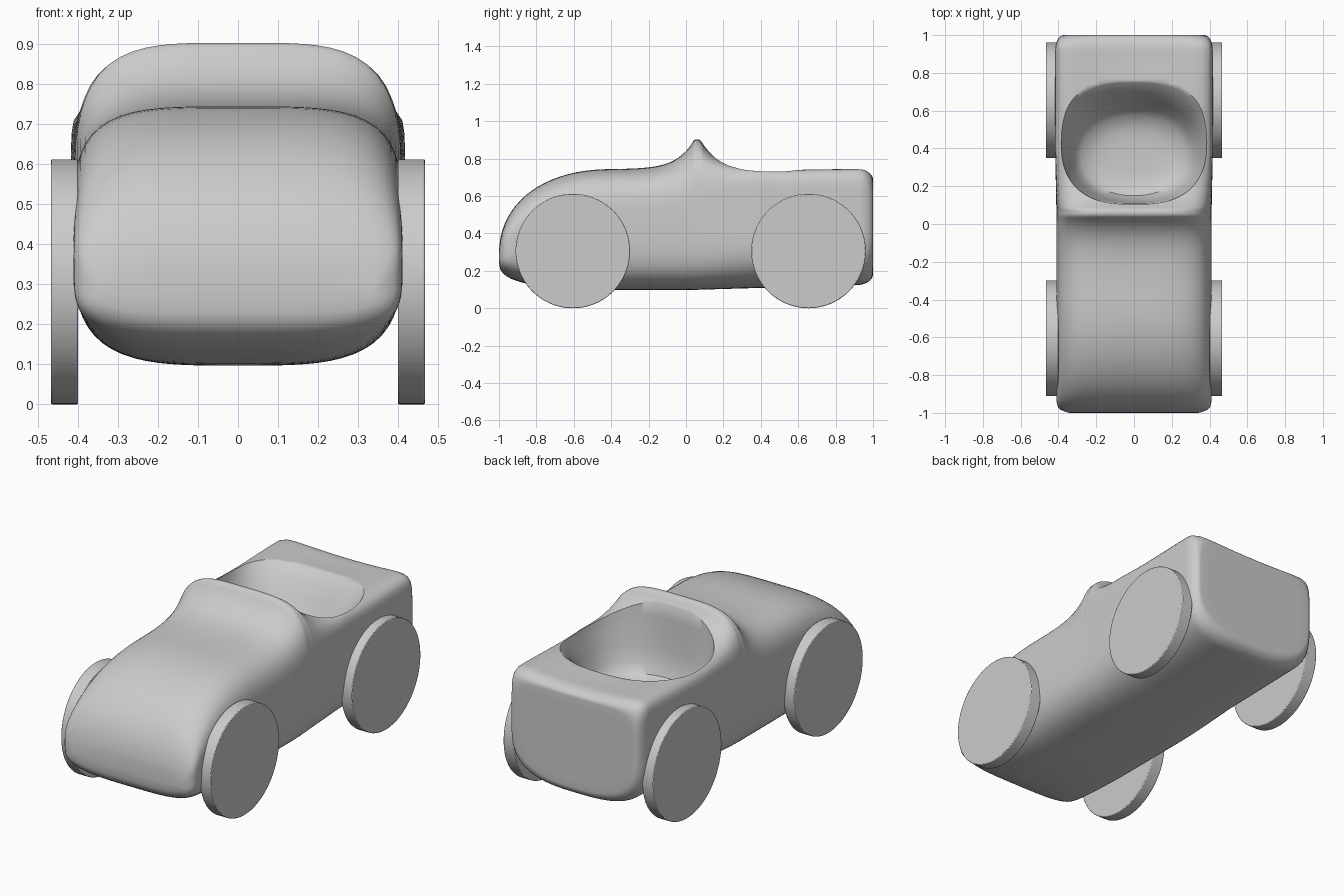
import bpy, bmesh
from math import cos, sin, pi, exp

if "Cube" in bpy.data.objects:
    bpy.data.objects.remove(bpy.data.objects["Cube"])

N = 96


def clamp(v):
    return max(0.0, min(1.0, v))


def make_ring(n):
    """Unit superellipse; n is the roundness above and below the middle."""
    pts = []
    for i in range(N):
        c, s = cos(2 * pi * i / N), sin(2 * pi * i / N)
        p = n[0] if s >= 0 else n[1]
        r = (abs(c) ** p + abs(s) ** p) ** (-1 / p)
        pts.append((c * r, s * r))
    return pts


def loft(name, rings):
    bm = bmesh.new()
    loops = [[bm.verts.new(p) for p in ring] for ring in rings]
    for a, b in zip(loops, loops[1:]):
        for i in range(N):
            j = (i + 1) % N
            bm.faces.new((a[i], a[j], b[j], b[i]))
    bm.faces.new(loops[0])
    bm.faces.new(loops[-1])
    bmesh.ops.recalc_face_normals(bm, faces=bm.faces)
    mesh = bpy.data.meshes.new(name)
    bm.to_mesh(mesh)
    bm.free()
    ob = bpy.data.objects.new(name, mesh)
    bpy.context.collection.objects.link(ob)
    return ob


def body_ring(y, shrink=1.0):
    # Rounded nose
    u = clamp((-0.4 - y) / 0.6)
    arc = 1 - u ** 2.2
    top = 0.285 + 0.458 * arc ** 0.4545
    bot = 0.265 - 0.168 * arc ** 0.3 + 0.03 * max(0, y)
    # Windshield ridge
    top += min(0.16, 0.19 * exp(-abs(y - 0.06) / 0.09))
    # Boxy tail with a rounded rear edge
    boxy = clamp((y - 0.07) / 0.3)
    tail = 1 - (1 - clamp((y - 0.92) / 0.08) ** 2) ** 0.5
    top += 0.012 * clamp((y - 0.55) / 0.3) - 0.065 * tail
    bot += 0.055 * tail
    w = 0.411 + 0.006 * boxy - 0.07 * u ** 40 - 0.045 * tail
    dip = 0.025 * clamp((y - 0.55) / 0.3) * (1 - tail)
    mid = min(0.42, (top + bot) / 2)
    pts = []
    for x, z in make_ring((4 + 8 * boxy - 6 * tail, 3.6 - 0.5 * boxy - 0.5 * tail)):
        h = (top - mid) if z >= 0 else (mid - bot)
        sag = dip * (1 - x * x) * max(0, z)
        pts.append((w * x * shrink, y, mid + (h * z - sag) * shrink))
    return pts


# Body: stations crowd together at nose, windshield and tail
nose = [-0.4 - 0.6 * sin(pi / 2 * k / 20) for k in range(20, 0, -1)]
middle = [-0.4 + 0.02 * k for k in range(20)]
ridge = [0.01 * k for k in range(20)]
deck = [0.2 + 0.03 * k for k in range(24)]
tail = [0.92 + 0.08 * sin(pi / 2 * k / 10) for k in range(11)]
rings = [body_ring(y) for y in nose + middle + ridge + deck + tail]
body = loft("car_body", rings + [body_ring(1.0, 0.85)])

# Cockpit hollow: height, front, back, half width, roundness
bowl = []
for z, y0, y1, w, n in (
        (0.44, 0.27, 0.43, 0.12, 2), (0.445, 0.20, 0.50, 0.20, 2),
        (0.47, 0.15, 0.57, 0.28, 2.1), (0.52, 0.13, 0.61, 0.315, 2.2),
        (0.60, 0.12, 0.655, 0.345, 2.3), (0.68, 0.115, 0.70, 0.37, 2.4),
        (0.73, 0.112, 0.75, 0.385, 2.5), (0.78, 0.11, 0.82, 0.393, 2.7),
        (1.0, 0.095, 0.95, 0.405, 3)):
    bowl.append([(w * a, (y0 + y1) / 2 + (y1 - y0) / 2 * b, z)
                 for a, b in make_ring((n, n))])
cutter = loft("cockpit_cutter", bowl)
cutter.hide_render = True
boolean = body.modifiers.new("cockpit", 'BOOLEAN')
boolean.operation = 'DIFFERENCE'
boolean.solver = 'EXACT'
boolean.object = cutter

# Bake the hollow so the shading can follow the rim
bpy.context.view_layer.update()
deps = bpy.context.evaluated_depsgraph_get()
final = bpy.data.meshes.new_from_object(body.evaluated_get(deps))
body.modifiers.clear()
body.data = final
bpy.data.objects.remove(cutter)
smooth = [body]

# Wheels
for y, end in ((-0.605, "front"), (0.655, "rear")):
    for side, label in ((-1, "left"), (1, "right")):
        bpy.ops.mesh.primitive_cylinder_add(
            vertices=96, radius=0.306, depth=0.068,
            location=(side * 0.433, y, 0.306), rotation=(0, pi / 2, 0))
        wheel = bpy.context.object
        wheel.name = f"{end}_wheel_{label}"
        bevel = wheel.modifiers.new("rim", 'BEVEL')
        bevel.width = 0.004
        bevel.segments = 2
        smooth.append(wheel)

for ob in bpy.context.view_layer.objects:
    ob.select_set(ob in smooth)
bpy.context.view_layer.objects.active = body
bpy.ops.object.shade_smooth_by_angle(angle=0.7)
